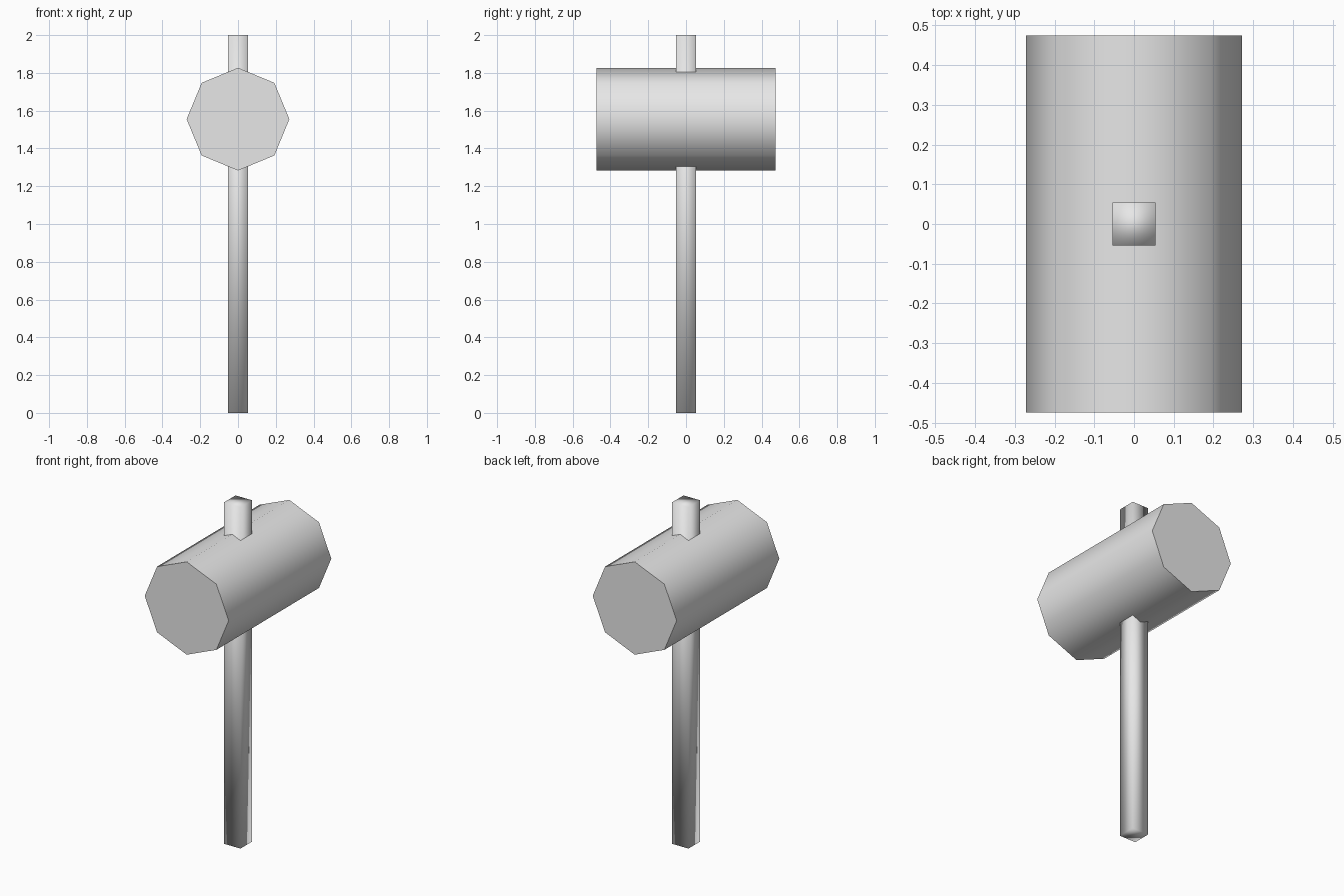
import bpy
import math

cube = bpy.data.objects.get("Cube")
if cube:
    bpy.data.objects.remove(cube, do_unlink=True)

# One plain grey for the whole mallet
GREY = (0.8, 0.8, 0.8, 1.0)
grey = bpy.data.materials.new("light_grey")
grey.use_nodes = True
grey.diffuse_color = GREY
grey.node_tree.nodes["Principled BSDF"].inputs["Base Color"].default_value = GREY


def finish(name):
    obj = bpy.context.object
    obj.name = name
    obj.data.materials.append(grey)
    bpy.ops.object.transform_apply(location=False, rotation=True, scale=True)
    return obj


# Handle: square bar through the head, softly shaded all over
bpy.ops.mesh.primitive_cube_add(size=1, location=(0, 0, 1))
bpy.context.object.scale = (0.107, 0.107, 2)
finish("handle")
bpy.ops.object.shade_smooth()

# Head: eight-sided barrel along y, smooth sides and flat striking faces
bpy.ops.mesh.primitive_cylinder_add(
    vertices=8, radius=0.272, depth=0.95,
    location=(0, 0, 1.555), rotation=(math.radians(90), 0, 0))
finish("head")
bpy.ops.object.shade_smooth_by_angle(angle=math.radians(60))
